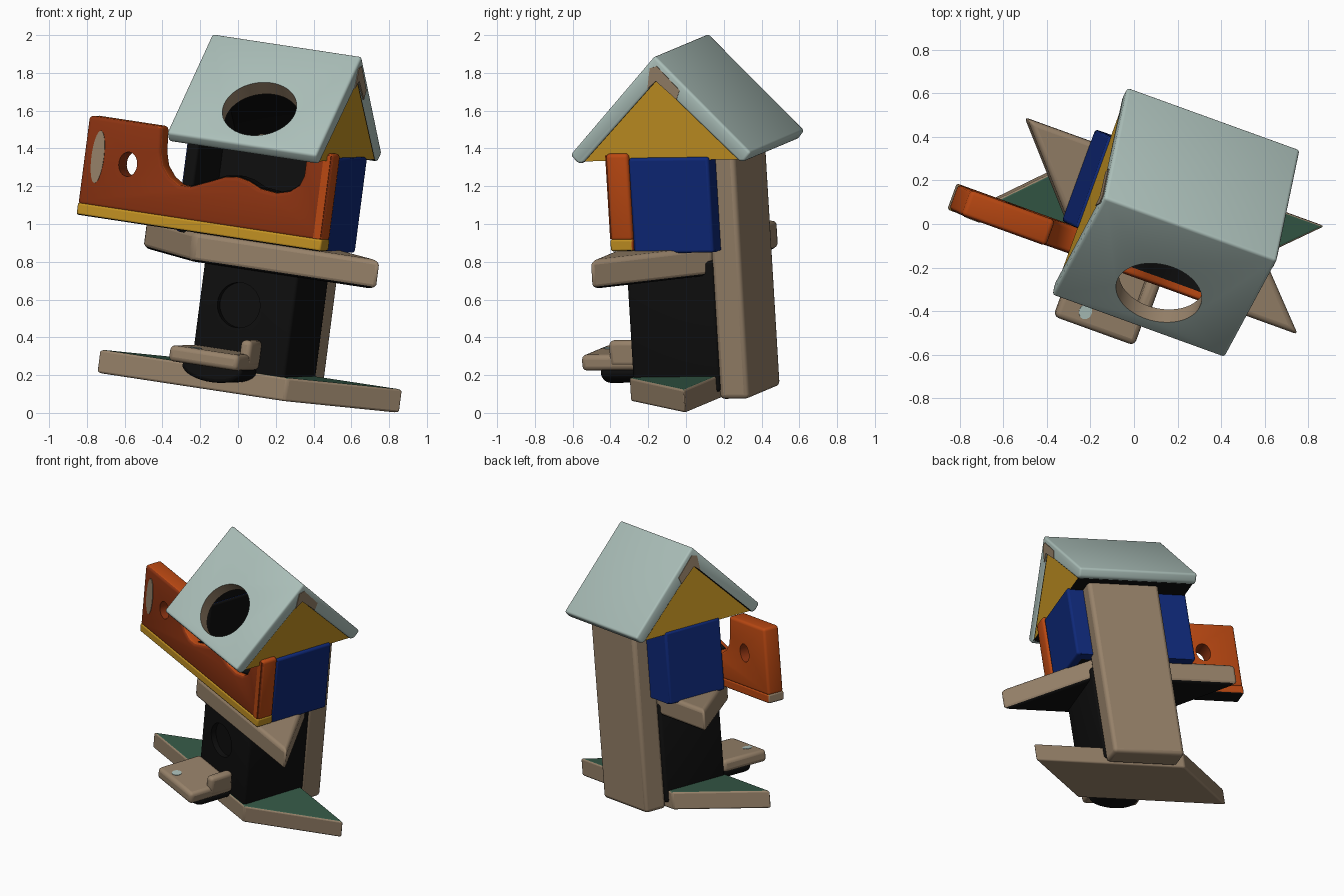
import bpy, bmesh, math
from mathutils import Matrix, Vector

if "Cube" in bpy.data.objects:
    bpy.data.objects.remove(bpy.data.objects["Cube"])

# Leaning local frame of the house: u = along ridge, v = to the back, w = up
U = Vector((0.13, -0.06, 1)).normalized()
X = Vector((0.94, -0.34, -0.142))
X = (X - U * X.dot(U)).normalized()
Y = U.cross(X)
FRAME = Matrix((X, Y, U)).transposed().to_4x4()


def srgb(r, g, b):
    lin = [((c / 255 + 0.055) / 1.055) ** 2.4 for c in (r, g, b)]
    return (*lin, 1)


def material(name, rgb):
    m = bpy.data.materials.new(name)
    m.diffuse_color = srgb(*rgb)
    m.use_nodes = True
    m.node_tree.nodes["Principled BSDF"].inputs["Base Color"].default_value = m.diffuse_color
    return m


TAN, BLACK, ROOF, YELLOW, BLUE, ORANGE, GREEN, RUST = range(8)
MATS = [material("tan wood", (150, 129, 105)), material("black", (14, 14, 14)),
        material("pale roof", (172, 192, 186)), material("yellow", (194, 145, 34)),
        material("blue", (14, 40, 120)), material("orange", (186, 72, 18)),
        material("dark green", (52, 88, 70)), material("rust", (138, 50, 17))]


def prism(name, pts, axis, lo, hi, mat, rule=None, bevel=0.02, xf=None):
    """Extrude a 2D outline along local axis u, v or w; rule(normal, centre) picks a colour."""
    place = {"u": lambda p, d: (d, p[0], p[1]),
             "v": lambda p, d: (p[0], d, p[1]),
             "w": lambda p, d: (p[0], p[1], d)}[axis]
    bm = bmesh.new()
    a = [bm.verts.new(place(p, lo)) for p in pts]
    b = [bm.verts.new(place(p, hi)) for p in pts]
    bm.faces.new(a)
    bm.faces.new(b)
    n = len(pts)
    for i in range(n):
        j = (i + 1) % n
        bm.faces.new((a[i], a[j], b[j], b[i]))
    if xf:
        bmesh.ops.transform(bm, matrix=xf, verts=bm.verts)
    bmesh.ops.recalc_face_normals(bm, faces=bm.faces)
    for f in bm.faces:
        f.material_index = rule(f.normal, f.calc_center_median()) if rule else mat
    me = bpy.data.meshes.new(name)
    bm.to_mesh(me)
    bm.free()
    for m in MATS:
        me.materials.append(m)
    ob = bpy.data.objects.new(name, me)
    ob.matrix_world = FRAME
    bpy.context.collection.objects.link(ob)
    if bevel:
        md = ob.modifiers.new("soft edges", "BEVEL")
        md.width, md.segments, md.limit_method = bevel, 3, "ANGLE"
        md.angle_limit = math.radians(35)
    return ob


def box(name, u, v, w, mat, rule=None, bevel=0.02):
    return prism(name, [(u[0], v[0]), (u[1], v[0]), (u[1], v[1]), (u[0], v[1])],
                 "w", w[0], w[1], mat, rule, bevel)


def ellipse(cu, cv, ru, rv, n=40):
    return [(cu + ru * math.cos(2 * math.pi * i / n), cv + rv * math.sin(2 * math.pi * i / n))
            for i in range(n)]


def cut(ob, cutter):
    """Boolean out the cutter, keep the cutter's colour on the cut walls."""
    md = ob.modifiers.new("hole", "BOOLEAN")
    md.operation, md.solver, md.object = "DIFFERENCE", "EXACT", cutter
    bpy.context.view_layer.update()
    bpy.context.view_layer.objects.active = ob
    for name in [m.name for m in ob.modifiers]:
        bpy.ops.object.modifier_apply(modifier=name)
    bpy.data.objects.remove(cutter)


# Base: parallelogram with pointed ends, green top
prism("base", [(-0.75, -0.19), (0.32, -0.19), (0.8, 0.29), (-0.28, 0.29)], "w", 0.11, 0.235, TAN,
      lambda n, c: GREEN if n.z > 0.5 else TAN, 0.012)

# Back post and lower body with a shallow round recess
box("back_post", (-0.215, 0.295), (0.30, 0.465), (0.11, 1.46), TAN, None, 0.025)
body = box("lower_body", (-0.235, 0.30), (-0.18, 0.31), (0.15, 0.85), BLACK)
cut(body, prism("recess_cutter", ellipse(-0.01, 0.577, 0.12, 0.12), "v", -0.3, -0.14, BLACK, None, 0))

# Front ledge with peg, pale spot and black support
box("front_ledge", (-0.245, 0.15), (-0.52, -0.17), (0.25, 0.335), TAN, None, 0.025)
box("ledge_peg", (0.09, 0.155), (-0.36, -0.18), (0.27, 0.41), TAN, None, 0.025)
prism("ledge_spot", ellipse(-0.12, -0.45, 0.03, 0.035, 16), "w", 0.333, 0.338, ROOF, None, 0)
prism("ledge_support", ellipse(-0.03, 0.235, 0.17, 0.07), "v", -0.42, -0.17, BLACK)

# Middle shelf: mirrored parallelogram, black underneath
prism("middle_shelf", [(-0.30, -0.21), (0.76, -0.21), (0.27, 0.30), (-0.76, 0.30)], "w", 0.77, 0.925,
      TAN, lambda n, c: BLACK if n.z < -0.5 else TAN, 0.025)

# Upper chamber: blue outside, black inside
for name, u, inner in (("left_wall", (-0.45, -0.38), 1), ("right_wall", (0.34, 0.41), -1)):
    box(name, u, (-0.09, 0.36), (0.91, 1.42), BLUE,
        lambda n, c: BLACK if n.x * inner > 0.5 or n.y < -0.5 else BLUE, 0.015)
box("back_wall", (-0.42, 0.38), (0.29, 0.36), (0.91, 1.42), BLUE,
    lambda n, c: BLACK if n.y < -0.5 else BLUE, 0)
box("chamber_floor", (-0.42, 0.38), (-0.1, 0.3), (0.91, 0.945), BLACK, None, 0)

# Front board with wavy cut-out: rust face, orange edges and back, peephole and tan inlay
wave = [(-0.556, 1.455), (-0.545, 1.32), (-0.525, 1.25), (-0.48, 1.195), (-0.42, 1.16), (-0.36, 1.16),
        (-0.25, 1.205), (-0.17, 1.24), (-0.1, 1.248), (-0.04, 1.235), (0.03, 1.205), (0.123, 1.195),
        (0.2, 1.215), (0.25, 1.255), (0.27, 1.31), (0.27, 1.445)]
board = prism("front_board", [(-0.97, 0.98), (-0.97, 1.455)] + wave + [(0.42, 1.445), (0.42, 0.98)],
              "v", -0.215, -0.09, ORANGE, lambda n, c: RUST if n.y < -0.5 else ORANGE)
cut(board, prism("peephole_cutter", ellipse(-0.717, 1.23, 0.052, 0.065, 28), "v", -0.4, 0.1, RUST, None, 0))
prism("board_inlay", ellipse(-0.89, 1.245, 0.035, 0.14, 28), "v", -0.219, -0.212, TAN, None, 0)
box("board_end_strip", (0.37, 0.41), (-0.218, -0.21), (0.99, 1.435), ORANGE, None, 0)
# Black lining behind the wave
prism("board_lining", [(-0.40, 0.93)] + [(u - 0.004, w + 0.006) for u, w in wave[5:]]
      + [(0.36, 1.445), (0.36, 0.93)], "v", -0.175, -0.083, BLACK, None, 0)
# Yellow trim along the lower front edge
box("yellow_trim", (-0.97, 0.42), (-0.217, -0.09), (0.925, 0.99), YELLOW,
    lambda n, c: BLACK if n.z < -0.5 else ORANGE if n.y > 0.5 else TAN if n.x < -0.5 else YELLOW, 0.012)

# Roof: folded slab with a round opening in the front slope
roof = prism("roof", [(-0.42, 1.44), (0.09, 1.965), (0.60, 1.44), (0.56, 1.395), (0.53, 1.395),
                      (0.09, 1.83), (-0.35, 1.395), (-0.38, 1.395)], "u", -0.45, 0.40, ROOF,
             lambda n, c: BLACK if n.z < -0.6 and abs(c.y - 0.09) < 0.3 else ROOF)
tilt = Matrix.Translation((-0.015, -0.232, 1.62)) @ Matrix.Rotation(math.radians(45.5), 4, "X")
cut(roof, prism("roof_cutter", ellipse(0, 0, 0.2, 0.192, 48), "w", -0.16, 0.15, TAN, None, 0, tilt))

# Gables: yellow outside, black inside, bare tan patch at the peak
for name, u, out in (("left", (-0.44, -0.39), -1), ("right", (0.34, 0.39), 1)):
    prism(name + "_gable", [(-0.36, 1.405), (0.54, 1.405), (0.09, 1.85)], "u", u[0], u[1], YELLOW,
          lambda n, c: YELLOW if n.x * out > 0.5 else BLACK, 0)
    end = 0.40 if out > 0 else -0.45
    prism(name + "_peak_patch", [(0.04, 1.79), (0.06, 1.90), (0.10, 1.91), (0.22, 1.78), (0.20, 1.73),
                                 (0.09, 1.83)], "u", end - 0.004, end + 0.004, TAN, None, 0)
box("back_soffit", (-0.4, 0.36), (0.33, 0.52), (1.405, 1.425), BLACK, None, 0)

# Smooth the rounded edges, keep the flats crisp
for ob in bpy.context.scene.objects:
    bpy.ops.object.select_all(action="DESELECT")
    ob.select_set(True)
    bpy.context.view_layer.objects.active = ob
    bpy.ops.object.shade_smooth_by_angle(angle=math.radians(35))
